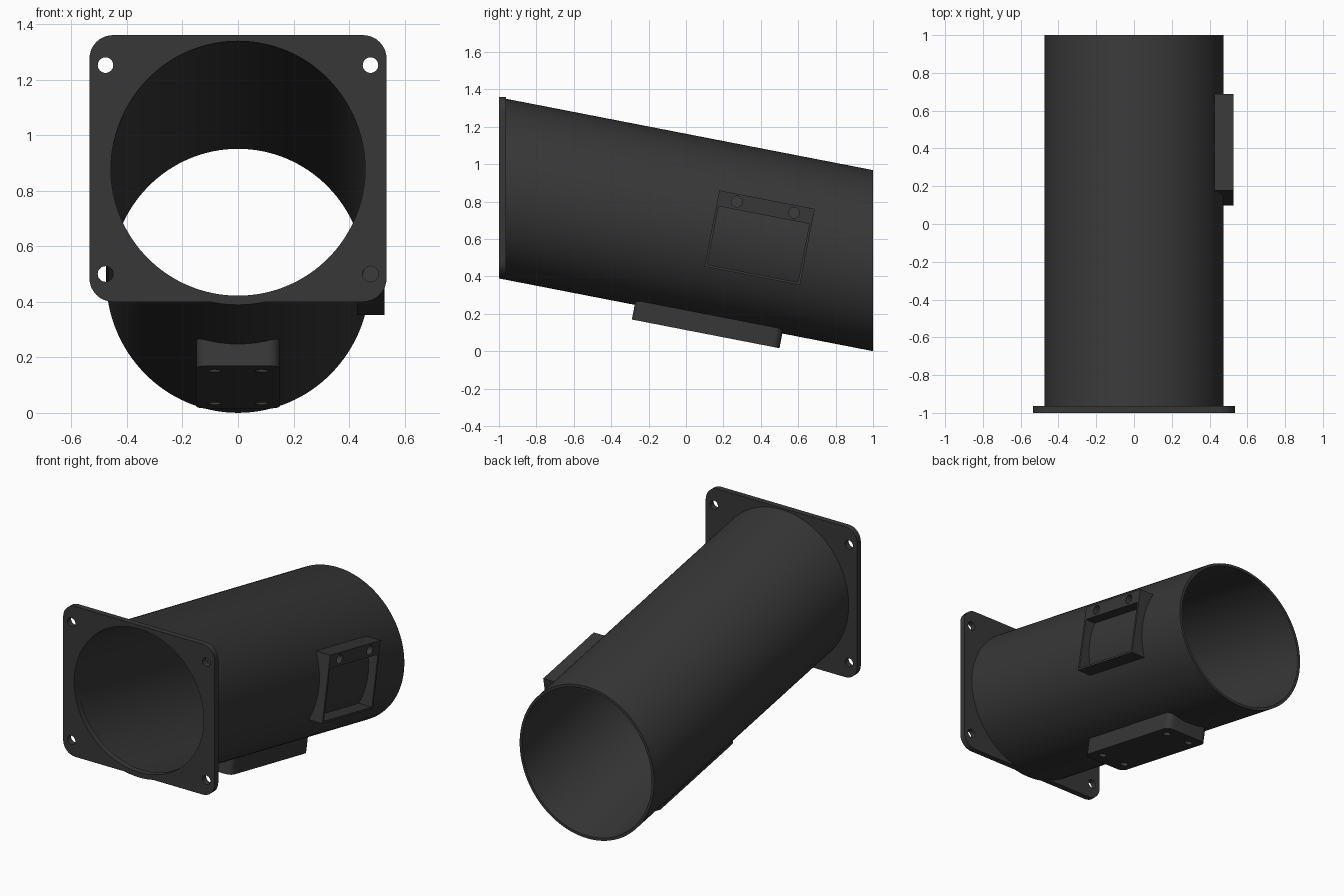
import bpy, bmesh, math
from mathutils import Matrix, Vector

if "Cube" in bpy.data.objects:
    bpy.data.objects.remove(bpy.data.objects["Cube"])

TILT = math.atan(0.1944)
C, S = math.cos(TILT), math.sin(TILT)
MID_Z = 0.6785                      # height of the tube axis at y = 0
R_OUT, R_IN = 0.475, 0.458
X, Y, Z = Vector((1, 0, 0)), Vector((0, 1, 0)), Vector((0, 0, 1))
U, V = Vector((0, C, -S)), Vector((0, S, C))   # along the tube, across the tube
AXIS = Vector((0, 0, MID_Z))

dark = bpy.data.materials.new("dark_grey")
dark.diffuse_color = (0.038, 0.038, 0.038, 1)
dark.use_nodes = True
dark.node_tree.nodes["Principled BSDF"].inputs["Base Color"].default_value = dark.diffuse_color


def activate(ob):
    bpy.ops.object.select_all(action='DESELECT')
    ob.select_set(True)
    bpy.context.view_layer.objects.active = ob


def finish(ob):
    ob.data.materials.clear()
    ob.data.materials.append(dark)
    activate(ob)
    bpy.ops.object.shade_smooth_by_angle(angle=math.radians(30))


def mesh_object(name, bm):
    me = bpy.data.meshes.new(name)
    bm.to_mesh(me)
    bm.free()
    ob = bpy.data.objects.new(name, me)
    bpy.context.collection.objects.link(ob)
    return ob


def circle(cx, cy, r, n=32):
    return [(cx + r * math.cos(2 * math.pi * i / n),
             cy + r * math.sin(2 * math.pi * i / n)) for i in range(n)]


def rect(x0, x1, y0, y1, r=0.0, n=8):
    if r == 0:
        return [(x0, y0), (x1, y0), (x1, y1), (x0, y1)]
    pts = []
    corners = [(x1 - r, y1 - r), (x0 + r, y1 - r), (x0 + r, y0 + r), (x1 - r, y0 + r)]
    for k, (cx, cy) in enumerate(corners):
        for i in range(n + 1):
            a = math.pi / 2 * (k + i / n)
            pts.append((cx + r * math.cos(a), cy + r * math.sin(a)))
    return pts


def plate(name, outlines, c0, c1, origin, a, b):
    """Extrude an outline with holes from c0 to c1 along a x b."""
    cu = bpy.data.curves.new(name, 'CURVE')
    cu.dimensions = '2D'
    cu.fill_mode = 'BOTH'
    cu.extrude = (c1 - c0) / 2
    for pts in outlines:
        sp = cu.splines.new('POLY')
        sp.points.add(len(pts) - 1)
        for p, (px, py) in zip(sp.points, pts):
            p.co = (px, py, 0, 1)
        sp.use_cyclic_u = True
    ob = bpy.data.objects.new(name, cu)
    bpy.context.collection.objects.link(ob)
    activate(ob)
    bpy.ops.object.convert(target='MESH')
    ob = bpy.context.view_layer.objects.active
    c = a.cross(b)
    m = Matrix((a, b, c)).transposed().to_4x4()
    m.translation = origin + c * (c0 + c1) / 2
    bm = bmesh.new()
    bm.from_mesh(ob.data)
    bmesh.ops.transform(bm, matrix=m, verts=bm.verts)
    bmesh.ops.remove_doubles(bm, verts=bm.verts, dist=1e-5)
    bmesh.ops.recalc_face_normals(bm, faces=bm.faces)
    bm.to_mesh(ob.data)
    bm.free()
    return ob


# Tilted tube with upright end cuts
N = 128
bm = bmesh.new()
rings = []
for r, y in ((R_OUT, -1), (R_OUT, 1), (R_IN, 1), (R_IN, -1)):
    zc = MID_Z - y * S / C
    rings.append([bm.verts.new((px, y, zc + pz / C)) for px, pz in circle(0, 0, r, N)])
for k in range(4):
    p, q = rings[k], rings[(k + 1) % 4]
    for i in range(N):
        j = (i + 1) % N
        bm.faces.new((p[i], p[j], q[j], q[i]))
bmesh.ops.recalc_face_normals(bm, faces=bm.faces)
finish(mesh_object("tube", bm))

# Square mounting flange with bore and four screw holes
holes = [circle(sx * 0.477, z, 0.028) for sx in (-1, 1) for z in (0.50, 1.252)]
flange = plate("mounting_flange",
               [rect(-0.535, 0.535, 0.40, 1.36, 0.085), circle(0, 0.88, R_IN, N)] + holes,
               0.963, 1.0, Vector((0, 0, 0)), X, Z)
finish(flange)

# Foot block below the tube with four screw holes
foot_holes = [circle(sx * 0.085, u, 0.024) for sx in (-1, 1) for u in (-0.09, 0.525)]
foot = plate("foot_block", [rect(-0.15, 0.15, -0.187, 0.617, 0.04)] + foot_holes,
             -0.555, -0.42, AXIS, X, U)

# Side housing with open pocket and two screw holes
side_holes = [circle(0.40 + d, 0.171, 0.029) for d in (-0.156, 0.156)]
side = plate("side_housing",
             [rect(0.14, 0.66, -0.203, 0.212), rect(0.153, 0.647, -0.19, 0.128)] + side_holes,
             0.40, 0.527, AXIS, U, V)

# Hollow the backs of both blocks to sit on the tube
bm = bmesh.new()
bmesh.ops.create_cone(bm, cap_ends=True, segments=N, radius1=0.47, radius2=0.47, depth=4)
m = Matrix((X, V, -U)).transposed().to_4x4()
m.translation = AXIS
bmesh.ops.transform(bm, matrix=m, verts=bm.verts)
bmesh.ops.recalc_face_normals(bm, faces=bm.faces)
cutter = mesh_object("tube_cutter", bm)
cutter.hide_render = True
for ob in (foot, side):
    mod = ob.modifiers.new("saddle", 'BOOLEAN')
    mod.operation = 'DIFFERENCE'
    mod.solver = 'EXACT'
    mod.object = cutter
    activate(ob)
    bpy.ops.object.modifier_apply(modifier=mod.name)
    finish(ob)
bpy.data.objects.remove(cutter)
